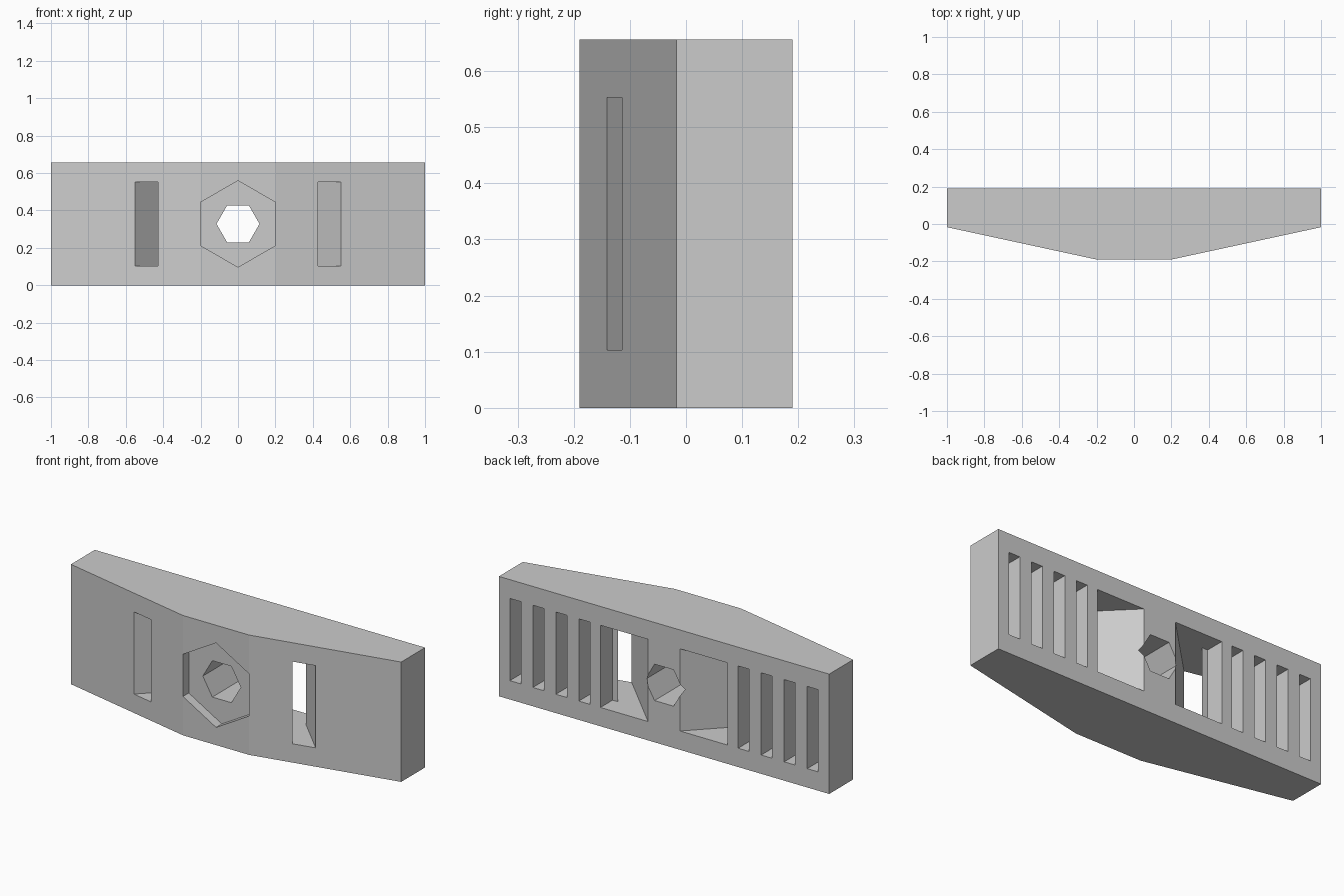
import bpy
import bmesh
from math import cos, sin, pi

if "Cube" in bpy.data.objects:
    bpy.data.objects.remove(bpy.data.objects["Cube"])

HEIGHT = 0.656
MID = HEIGHT / 2
BACK = 0.19
SLOT_FLOOR = 0.085
SLOT_LOW, SLOT_HIGH = 0.103, 0.553

grey = bpy.data.materials.new("plain grey")
grey.use_nodes = True
colour = (0.6, 0.6, 0.6, 1)
grey.diffuse_color = colour
grey.node_tree.nodes["Principled BSDF"].inputs["Base Color"].default_value = colour


def prism(name, outline, shift):
    """Extrude a closed outline of 3D points along a shift vector."""
    bm = bmesh.new()
    face = bm.faces.new([bm.verts.new(p) for p in outline])
    grown = bmesh.ops.extrude_face_region(bm, geom=[face])["geom"]
    verts = [v for v in grown if isinstance(v, bmesh.types.BMVert)]
    bmesh.ops.translate(bm, verts=verts, vec=shift)
    bmesh.ops.recalc_face_normals(bm, faces=bm.faces)
    mesh = bpy.data.meshes.new(name)
    bm.to_mesh(mesh)
    bm.free()
    mesh.materials.append(grey)
    obj = bpy.data.objects.new(name, mesh)
    bpy.context.collection.objects.link(obj)
    return obj


def upright(name, plan, low, high):
    return prism(name, [(x, y, low) for x, y in plan], (0, 0, high - low))


def hexagon(name, radius, turn, front, back):
    angles = [turn + i * pi / 3 for i in range(6)]
    ring = [(radius * cos(a), front, MID + radius * sin(a)) for a in angles]
    return prism(name, ring, (0, back - front, 0))


# Tapered body
half = [(1, BACK), (1, -0.017), (0.2, -BACK)]
body = upright("tapered_body", half + [(-x, y) for x, y in reversed(half)], 0, HEIGHT)

# Hexagonal front recess and through hole
cutters = [
    hexagon("hex_recess_cutter", 0.231, pi / 6, -0.3, -0.14),
    hexagon("hex_hole_cutter", 0.115, 0, -0.4, 0.4),
]

# Slanted strap passages, widened at the back, and the blind rear slots
passage = [(0.037, 0.25), (0.537, -0.25), (0.686, -0.25),
           (0.351, SLOT_FLOOR), (0.385, SLOT_FLOOR), (0.385, 0.25)]
for side, label in ((1, "left"), (-1, "right")):
    plan = [(side * x, y) for x, y in passage]
    cutters.append(upright(label + "_passage_cutter", plan, SLOT_LOW, SLOT_HIGH))
    for i in range(4):
        a = side * (0.449 + i * 0.1393)
        b = a + side * 0.067
        plan = [(a, SLOT_FLOOR), (b, SLOT_FLOOR), (b, 0.25), (a, 0.25)]
        cutters.append(upright(label + "_slot_cutter", plan, SLOT_LOW, SLOT_HIGH))

# Cut all openings, then drop the cutters
for cutter in cutters:
    cutter.hide_render = True
    cut = body.modifiers.new(cutter.name, "BOOLEAN")
    cut.operation = "DIFFERENCE"
    cut.solver = "EXACT"
    cut.object = cutter

graph = bpy.context.evaluated_depsgraph_get()
result = bpy.data.meshes.new_from_object(body.evaluated_get(graph))
body.modifiers.clear()
body.data = result
for cutter in cutters:
    bpy.data.objects.remove(cutter)
